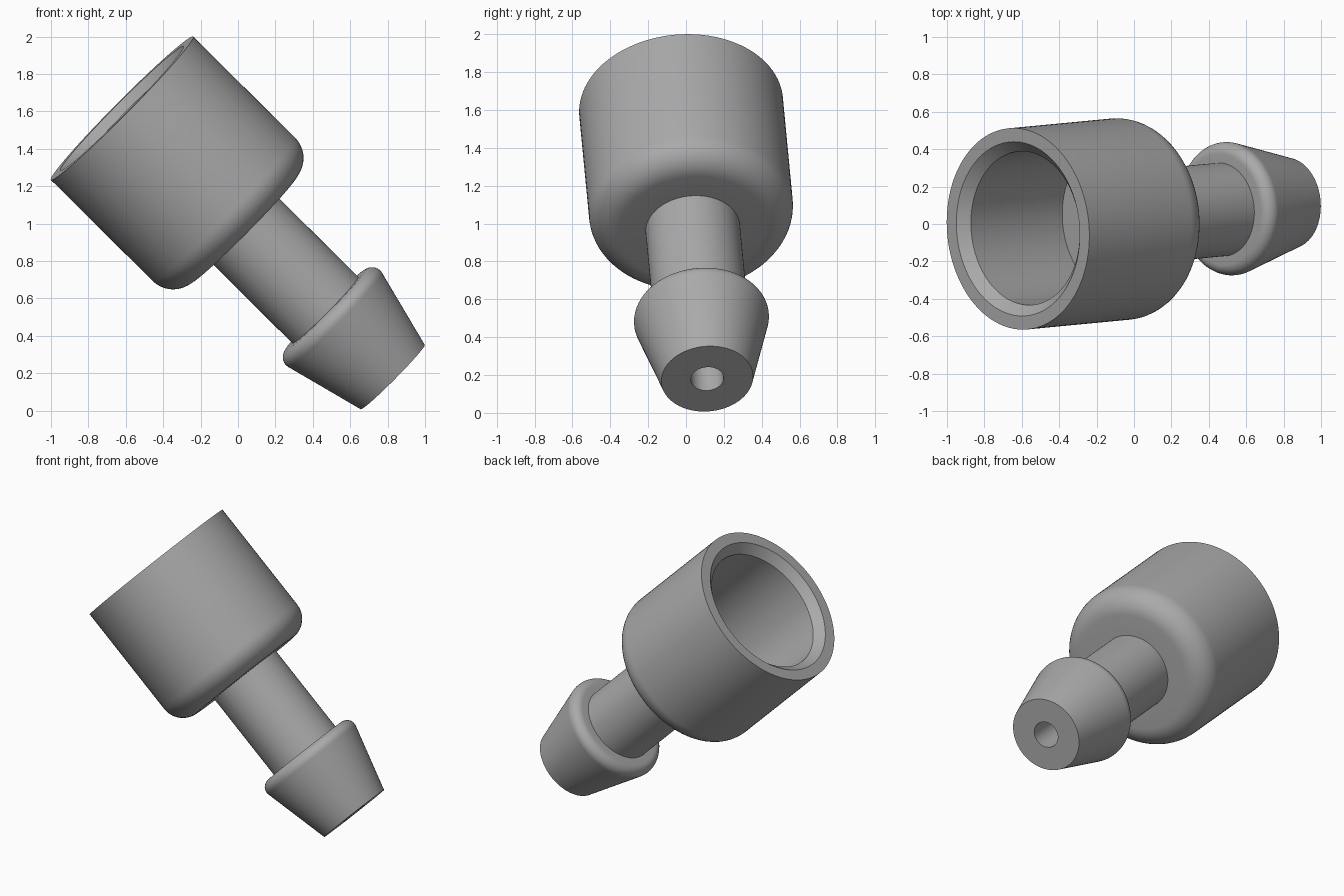
import bpy, bmesh
from math import sin, cos, pi, radians
from mathutils import Vector

if "Cube" in bpy.data.objects:
    bpy.data.objects.remove(bpy.data.objects["Cube"])

SEGMENTS = 96
RIM = Vector((-0.62, -0.026, 1.617))    # centre of the open mouth
TIP = Vector((0.827, 0.112, 0.18))      # centre of the narrow end
AXIS = TIP - RIM
LENGTH = AXIS.length

# Radii and stations along the axis, measured from the mouth
CUP, STEM, BORE, NOSE = 0.54, 0.25, 0.087, 0.243
CUP_END, BARB_START = 0.92, 1.535

grey = bpy.data.materials.new("plain_grey")
grey.use_nodes = True
colour = (0.40, 0.40, 0.40, 1)
grey.diffuse_color = colour
grey.node_tree.nodes["Principled BSDF"].inputs["Base Color"].default_value = colour


def arc(r, t, size, start, end, steps=10):
    """Rounded corner as (radius, station) points; angle 0 points along the axis."""
    angles = [radians(start + (end - start) * i / steps) for i in range(steps + 1)]
    return [(r + size * sin(a), t + size * cos(a)) for a in angles]


def turned_part(name, *profiles):
    """Revolve open profiles around the common axis."""
    bm = bmesh.new()
    for profile in profiles:
        rings = []
        for r, t in profile:
            rings.append([bm.verts.new((r * cos(2 * pi * i / SEGMENTS),
                                        r * sin(2 * pi * i / SEGMENTS), t))
                          for i in range(SEGMENTS)])
        for a, b in zip(rings, rings[1:]):
            for i in range(SEGMENTS):
                j = (i + 1) % SEGMENTS
                bm.faces.new((a[i], a[j], b[j], b[i]))
    mesh = bpy.data.meshes.new(name)
    bm.to_mesh(mesh)
    bm.free()
    mesh.materials.append(grey)
    obj = bpy.data.objects.new(name, mesh)
    bpy.context.collection.objects.link(obj)
    obj.location = RIM
    obj.rotation_mode = 'QUATERNION'
    obj.rotation_quaternion = AXIS.to_track_quat('Z', 'Y')
    bpy.ops.object.select_all(action='DESELECT')
    obj.select_set(True)
    bpy.context.view_layer.objects.active = obj
    bpy.ops.object.shade_smooth_by_angle(angle=radians(30))
    return obj


# Socket: floor, inner wall, chamfered mouth, outer wall and rounded shoulder
round_cup = 0.15
turned_part("socket",
            [(BORE, CUP_END), (BORE, 0.745), (0.412, 0.745), (0.412, 0.055),
             (0.467, 0), (CUP, 0)]
            + arc(CUP - round_cup, CUP_END - round_cup, round_cup, 90, 0)
            + [(STEM, CUP_END)])

# Stem: plain tube
turned_part("stem",
            [(STEM, CUP_END), (STEM, BARB_START)],
            [(BORE, BARB_START), (BORE, CUP_END)])

# Barb: rounded back edge, tapered side, flat nose with the bore
round_barb = 0.06
turned_part("barb",
            [(STEM, BARB_START)]
            + arc(0.297, BARB_START + round_barb, round_barb, 180, 75.5)
            + [(NOSE, LENGTH), (BORE, LENGTH), (BORE, BARB_START)])
